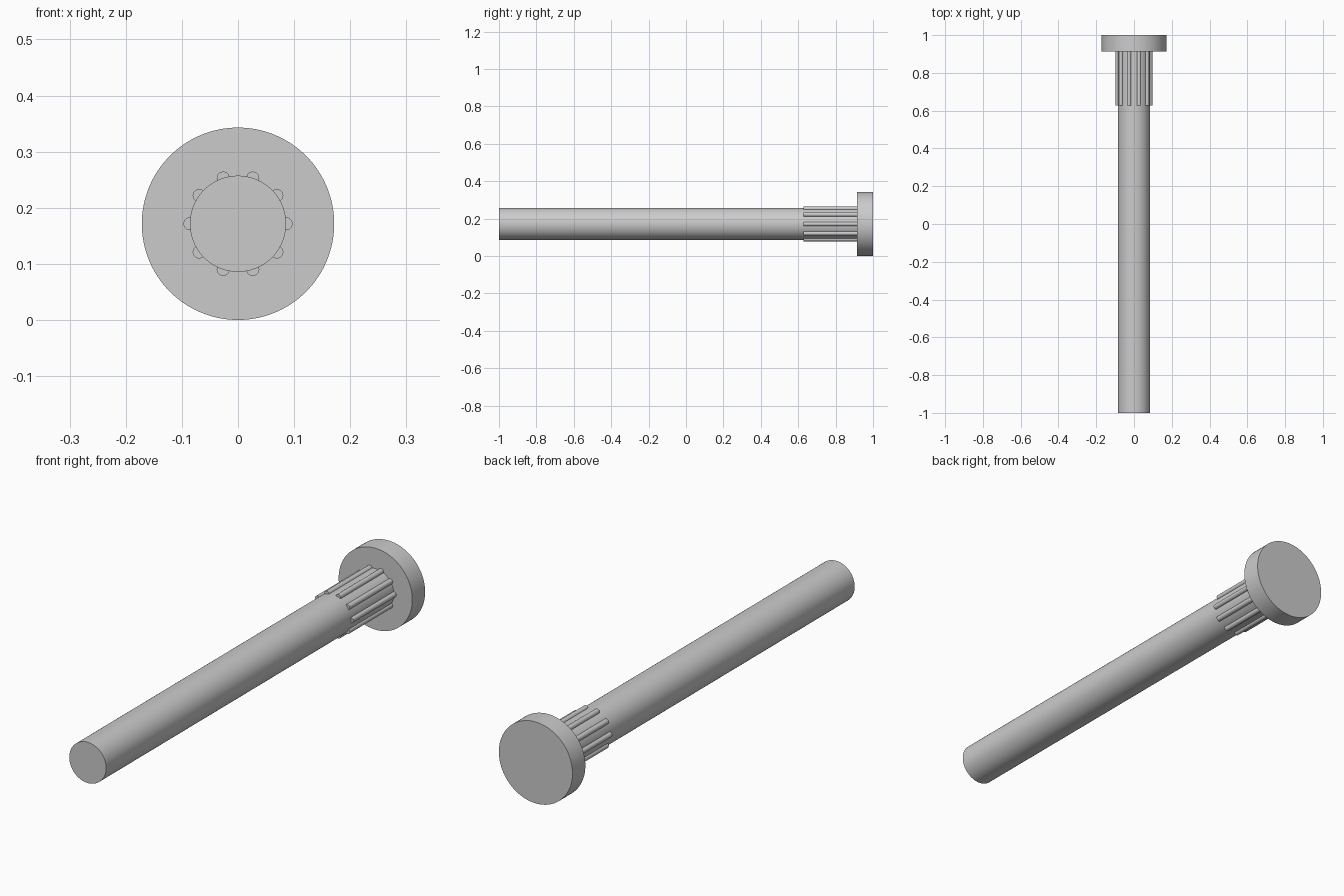
import bpy
import math

if "Cube" in bpy.data.objects:
    bpy.data.objects.remove(bpy.data.objects["Cube"])

U = 1 / 35            # one design unit (the bolt is 70 units long)
AXIS_Z = 6 * U        # height of the bolt axis: head rests on z = 0


def rod(name, radius, y0, y1, x=0.0, z=AXIS_Z, sides=96):
    """Smooth cylinder running along y from y0 to y1."""
    bpy.ops.mesh.primitive_cylinder_add(
        vertices=sides, radius=radius, depth=y1 - y0,
        location=(x, (y0 + y1) / 2, z), rotation=(math.pi / 2, 0, 0))
    obj = bpy.context.object
    obj.name = name
    bpy.ops.object.shade_smooth_by_angle(angle=math.radians(30))
    return obj


HEAD_Y = 1 - 3 * U
RIB_Y = HEAD_Y - 10 * U

# Round flat head and plain shaft
rod("head", 6 * U, HEAD_Y, 1.0, sides=128)
rod("shaft", 3 * U, -1.0, HEAD_Y)

# Ring of ten half-sunk grip ribs under the head
for i in range(10):
    a = math.tau * i / 10
    rod(f"grip_rib_{i + 1}", 0.4 * U, RIB_Y, HEAD_Y,
        x=3 * U * math.cos(a), z=AXIS_Z + 3 * U * math.sin(a), sides=32)
